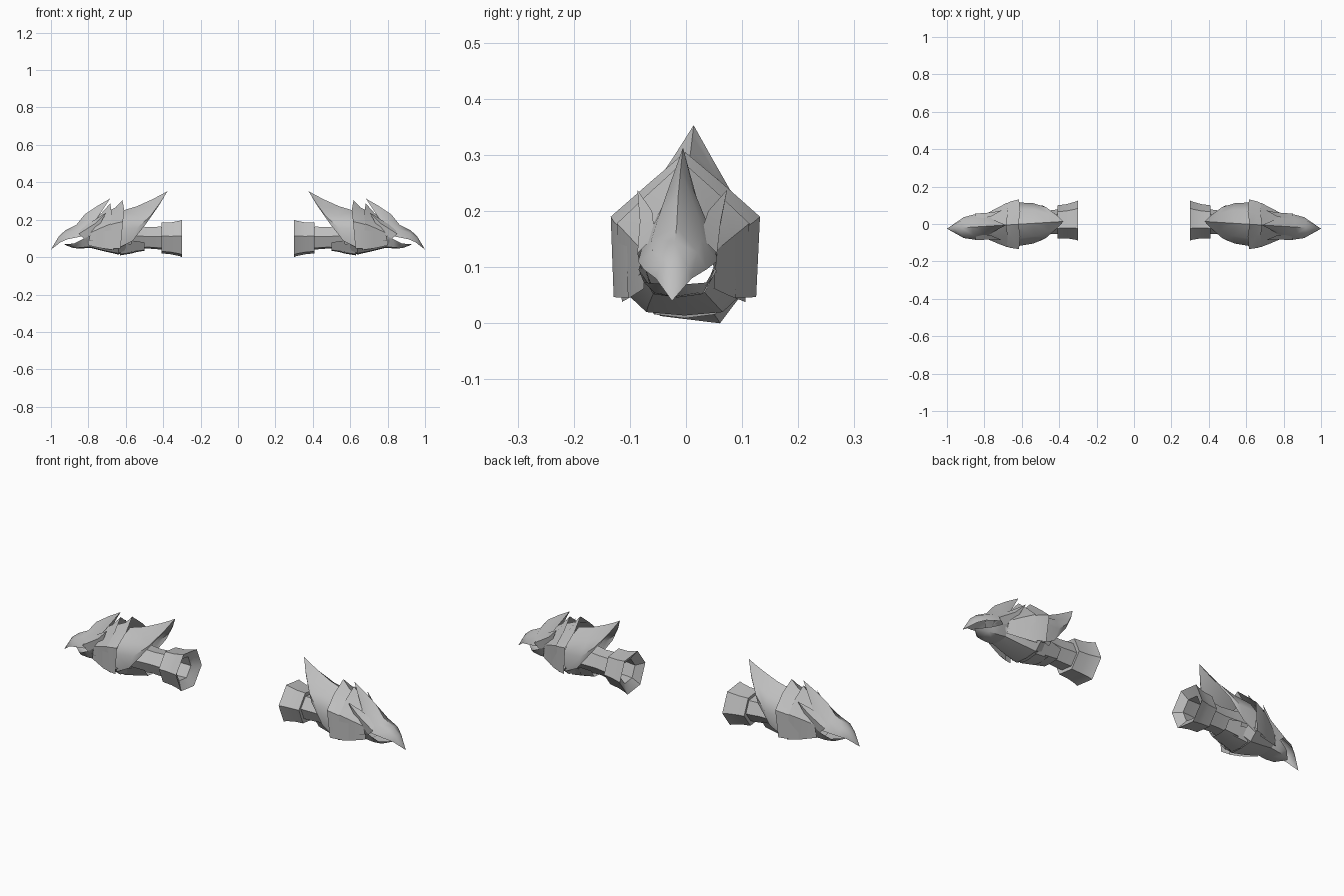
import bpy, bmesh, math
from mathutils import Vector

if "Cube" in bpy.data.objects:
    bpy.data.objects.remove(bpy.data.objects["Cube"], do_unlink=True)

grey = bpy.data.materials.new("plain_grey")
grey.use_nodes = True
COL = (0.52, 0.52, 0.52, 1)
grey.diffuse_color = COL
grey.node_tree.nodes["Principled BSDF"].inputs["Base Color"].default_value = COL


def skew(x):
    """Sideways drift of the arm axis, so each gauntlet points slightly forward."""
    return 0.037 - 0.062 * x


def loft(name, rows, closed=False, angle=35):
    """Skin rows of points, then mirror the part to the other arm."""
    bm = bmesh.new()
    grid = [[bm.verts.new((x, y + skew(x), z)) for x, y, z in r] for r in rows]
    n = len(grid[0])
    for a, b in zip(grid, grid[1:]):
        for i in range(n if closed else n - 1):
            j = (i + 1) % n
            bm.faces.new((a[i], a[j], b[j], b[i]))
    bmesh.ops.remove_doubles(bm, verts=bm.verts, dist=0.0005)
    bmesh.ops.recalc_face_normals(bm, faces=bm.faces)
    # Make the normals face away from the arm axis
    out = 0
    for f in bm.faces:
        c = f.calc_center_median()
        axis = Vector((c.x, skew(c.x), 0.105))
        out += f.normal.dot(c - axis) * f.calc_area()
    if out < 0:
        bmesh.ops.reverse_faces(bm, faces=bm.faces)
    me = bpy.data.meshes.new(name)
    bm.to_mesh(me)
    bm.free()
    me.materials.append(grey)
    ob = bpy.data.objects.new(name, me)
    bpy.context.collection.objects.link(ob)
    ob.modifiers.new("other_arm", "MIRROR").use_axis[0] = True
    bpy.ops.object.select_all(action="DESELECT")
    bpy.context.view_layer.objects.active = ob
    ob.select_set(True)
    bpy.ops.object.shade_smooth_by_angle(angle=math.radians(angle))
    return ob


def shell(name, halves, angle=35):
    """Open shell: each half row runs from the centre line out to one side."""
    rows = [[(x, -y, z) for x, y, z in reversed(h[1:])] + h for h in halves]
    return loft(name, rows, angle=angle)


def tube(name, rings, sides=6, roll=-7):
    """Open tube along x from (x, radius, centre height) rings."""
    rows = []
    for x, r, zc in rings:
        angs = [math.radians(roll) + math.tau * i / sides for i in range(sides)]
        rows.append([(x, r * math.cos(a), zc + r * math.sin(a)) for a in angs])
    return loft(name, rows, closed=True)


# Flared cuff with a folded rim, and the hollow wrist inside it
tube("cuff", [(0.33, 0.062, 0.10), (0.30, 0.108, 0.0994), (0.315, 0.102, 0.10),
              (0.36, 0.092, 0.10), (0.41, 0.089, 0.102), (0.405, 0.066, 0.102)])
tube("wrist", [(0.33, 0.062, 0.10), (0.42, 0.066, 0.102), (0.48, 0.062, 0.103),
               (0.56, 0.070, 0.105), (0.63, 0.080, 0.105)])

# Rear hood sweeping up to a backward spike
tip = (0.377, 0, 0.353)
shell("rear_hood", [
    [tip] * 4,
    [(0.41, 0, 0.334), (0.407, 0.020, 0.312), (0.412, 0.034, 0.296), (0.42, 0.042, 0.280)],
    [(0.46, 0, 0.308), (0.455, 0.046, 0.262), (0.47, 0.082, 0.218), (0.49, 0.092, 0.180)],
    [(0.54, 0, 0.272), (0.53, 0.070, 0.222), (0.54, 0.108, 0.155), (0.565, 0.103, 0.085)],
    [(0.63, 0, 0.245), (0.63, 0.078, 0.210), (0.635, 0.118, 0.150), (0.635, 0.106, 0.050)],
], 40)

# Two overlapping ridged plates over the back of the hand
shell("back_plate", [
    [(0.618, 0, 0.305), (0.608, 0.065, 0.250), (0.615, 0.133, 0.190), (0.628, 0.127, 0.047)],
    [(0.655, 0, 0.265), (0.655, 0.060, 0.235), (0.66, 0.124, 0.180), (0.665, 0.118, 0.046)],
    [(0.72, 0, 0.235), (0.715, 0.055, 0.208), (0.72, 0.098, 0.160), (0.72, 0.095, 0.045)],
], 25)
shell("front_plate", [
    [(0.683, 0, 0.287), (0.675, 0.058, 0.235), (0.68, 0.118, 0.178), (0.665, 0.110, 0.038)],
    [(0.73, 0, 0.235), (0.73, 0.052, 0.205), (0.735, 0.093, 0.155), (0.735, 0.088, 0.048)],
    [(0.80, 0, 0.190), (0.79, 0.045, 0.170), (0.79, 0.066, 0.130), (0.80, 0.062, 0.062)],
], 25)

# Underside plates
shell("belly_plate", [
    [(0.60, 0, 0.030), (0.60, 0.060, 0.037), (0.60, 0.096, 0.085)],
    [(0.64, 0, 0.014), (0.64, 0.068, 0.020), (0.64, 0.116, 0.065)],
    [(0.72, 0, 0.032), (0.72, 0.058, 0.036), (0.72, 0.090, 0.075)],
    [(0.81, 0, 0.055), (0.81, 0.042, 0.060), (0.81, 0.062, 0.095)],
], 25)
for i, x in enumerate((0.50, 0.555)):
    z = 0.034 - 0.012 * i
    shell(f"wrist_guard_{i + 1}", [
        [(x, 0, z), (x, 0.045, z + 0.004), (x, 0.072, z + 0.045)],
        [(x + 0.075, 0, z - 0.013), (x + 0.075, 0.055, z - 0.006),
         (x + 0.07, 0.088, z + 0.055)],
    ], 25)

# Bird head: swept crest, brow and hooked upper beak
shell("crest_and_beak", [
    [(0.684, 0, 0.313)] * 3,
    [(0.75, 0, 0.275), (0.75, 0.022, 0.240), (0.755, 0.034, 0.205)],
    [(0.82, 0, 0.228), (0.81, 0.035, 0.192), (0.79, 0.064, 0.145)],
    [(0.865, 0, 0.172), (0.86, 0.045, 0.150), (0.84, 0.070, 0.110)],
    [(0.92, 0, 0.145), (0.92, 0.040, 0.127), (0.91, 0.056, 0.096)],
    [(0.957, 0, 0.113), (0.955, 0.024, 0.100), (0.948, 0.032, 0.080)],
    [(1.0, 0, 0.040)] * 3,
], 45)

# Lower jaw, open at the mouth
shell("lower_jaw", [
    [(0.79, 0, 0.050), (0.79, 0.045, 0.055), (0.79, 0.066, 0.115)],
    [(0.835, 0, 0.046), (0.835, 0.044, 0.052), (0.83, 0.070, 0.096)],
    [(0.88, 0, 0.048), (0.88, 0.038, 0.054), (0.875, 0.058, 0.073)],
    [(0.932, 0, 0.068)] * 3,
], 45)

# Swept ear spikes on both sides of the head
for side, s in (("left", 1), ("right", -1)):
    loft(f"ear_spike_{side}", [
        [(0.705, 0.080 * s, 0.238)] * 3,
        [(0.765, 0.050 * s, 0.200), (0.76, 0.072 * s, 0.182), (0.75, 0.066 * s, 0.150)],
        [(0.84, 0.040 * s, 0.155), (0.85, 0.071 * s, 0.125), (0.82, 0.066 * s, 0.095)],
    ], closed=True, angle=25)
